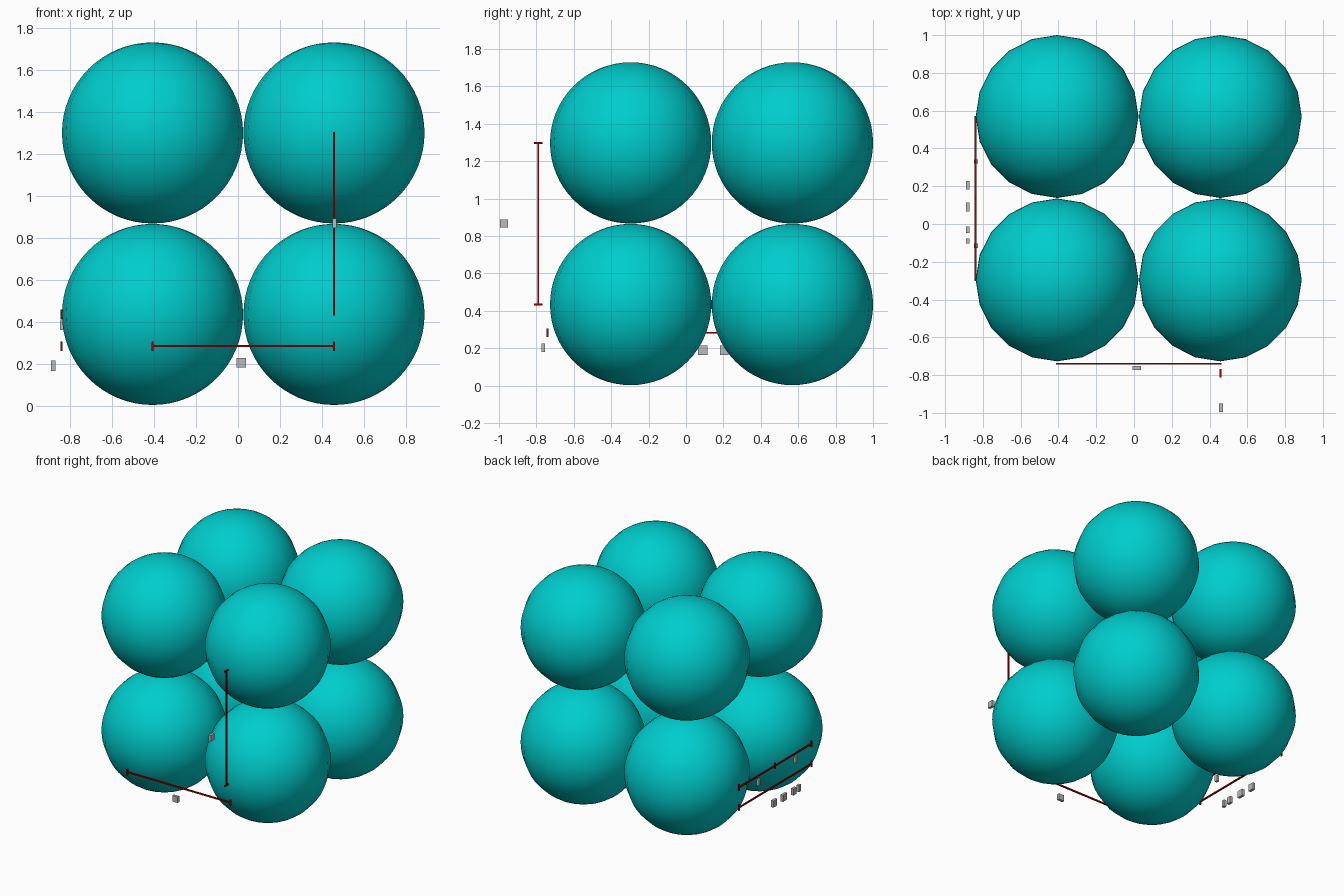
import bpy

if "Cube" in bpy.data.objects:
    bpy.data.objects.remove(bpy.data.objects["Cube"])

R = 0.431                        # ball radius
XS, YS, ZS = (-0.407, 0.457), (-0.296, 0.569), (0.434, 1.298)
T = 0.01                         # dimension bar thickness
TICK = 0.046                     # end tick length


def material(name, rgb):
    m = bpy.data.materials.new(name)
    m.diffuse_color = (*rgb, 1.0)
    m.use_nodes = True
    m.node_tree.nodes["Principled BSDF"].inputs["Base Color"].default_value = m.diffuse_color
    return m


teal = material("teal", (0.0, 0.61, 0.61))
red = material("red", (0.4, 0.0, 0.0))
grey = material("grey", (0.5, 0.5, 0.5))


def box(name, center, size, mat):
    bpy.ops.mesh.primitive_cube_add(size=1, location=center)
    ob = bpy.context.object
    ob.name = name
    ob.scale = size
    ob.data.materials.append(mat)


def dimension(name, start, axis, length, tick_axis, ticks):
    """Thin bar along one axis with crossing ticks at the given fractions."""
    center, size = list(start), [T, T, T]
    center[axis] += length / 2
    size[axis] = length
    box(name + "_line", center, size, red)
    for f in ticks:
        center, size = list(start), [T, T, T]
        center[axis] += length * f
        size[tick_axis] = TICK
        box(name + "_tick", center, size, red)


# Eight touching balls at the corners of a cube
for x in XS:
    for y in YS:
        for z in ZS:
            bpy.ops.mesh.primitive_uv_sphere_add(
                segments=20, ring_count=32, radius=R, location=(x, y, z))
            ball = bpy.context.object
            ball.name = "ball"
            ball.data.materials.append(teal)
            bpy.ops.object.shade_smooth_by_angle()

# Dimension bars: width, height, depth, and depth split in two radii
D = XS[1] - XS[0]
dimension("width", (XS[0], -0.74, 0.283), 0, D, 2, (0, 1))
dimension("height", (XS[1], -0.79, ZS[0]), 2, D, 1, (0, 1))
dimension("depth", (-0.84, YS[0], 0.283), 1, D, 2, (0, 1))
dimension("radius", (-0.84, YS[0], ZS[0]), 1, D, 2, (0, 0.5, 1))

# Plain blank tags beside the bars
box("width_tag", (0.015, -0.763, 0.203), (0.045, 0.02, 0.045), grey)
box("height_tag", (0.46, -0.973, 0.867), (0.02, 0.045, 0.045), grey)
for y, w in ((0.205, 0.045), (0.09, 0.05), (-0.03, 0.035), (-0.09, 0.025)):
    box("depth_tag", (-0.88, y, 0.19), (0.02, w, 0.05), grey)
for y in (0.33, -0.115):
    box("radius_tag", (-0.837, y, 0.383), (0.02, 0.022, 0.045), grey)
